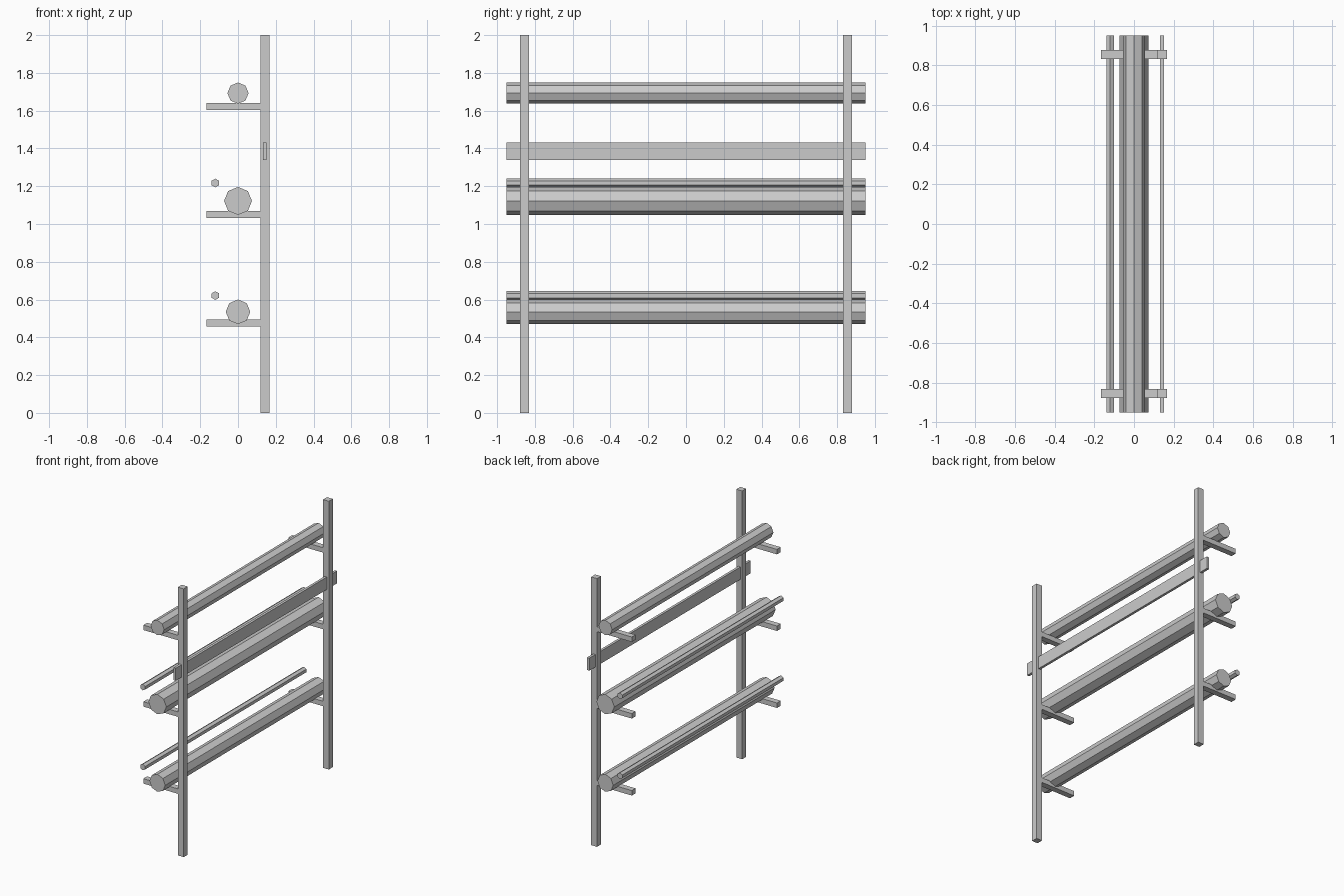
import bpy
import math

if "Cube" in bpy.data.objects:
    bpy.data.objects.remove(bpy.data.objects["Cube"])


def box(name, x, y, z):
    """Box from (min, max) ranges on each axis."""
    bpy.ops.mesh.primitive_cube_add(size=1, location=[sum(r) / 2 for r in (x, y, z)])
    ob = bpy.context.object
    ob.name = name
    ob.scale = [r[1] - r[0] for r in (x, y, z)]
    bpy.ops.object.transform_apply(location=False, rotation=False, scale=True)


def bar(name, x, z, radius, sides):
    """Faceted bar lying along y, with a corner pointing up."""
    bpy.ops.mesh.primitive_cylinder_add(vertices=sides, radius=radius, depth=1.9,
                                        location=(x, 0, z), rotation=(math.pi / 2, 0, 0))
    bpy.context.object.name = name


# Two uprights, each with three support arms
for side, yc in (("front", -0.855), ("back", 0.855)):
    y = (yc - 0.0235, yc + 0.0235)
    box(side + "_post", (0.119, 0.167), y, (0, 2))
    for level, z in (("lower", 0.477), ("middle", 1.051), ("upper", 1.622)):
        box(f"{side}_{level}_arm", (-0.167, 0.125), (yc - 0.022, yc + 0.022),
            (z - 0.0185, z + 0.0185))

# Thick rolls resting on the arms
bar("lower_roll", 0, 0.535, 0.065, 8)
bar("middle_roll", 0, 1.122, 0.074, 8)
bar("upper_roll", 0, 1.693, 0.056, 8)

# Thin hexagonal rods
bar("lower_rod", -0.12, 0.621, 0.023, 6)
bar("middle_rod", -0.12, 1.217, 0.023, 6)

# Flat brace joining the posts
box("brace_plank", (0.132, 0.151), (-0.95, 0.95), (1.338, 1.431))
